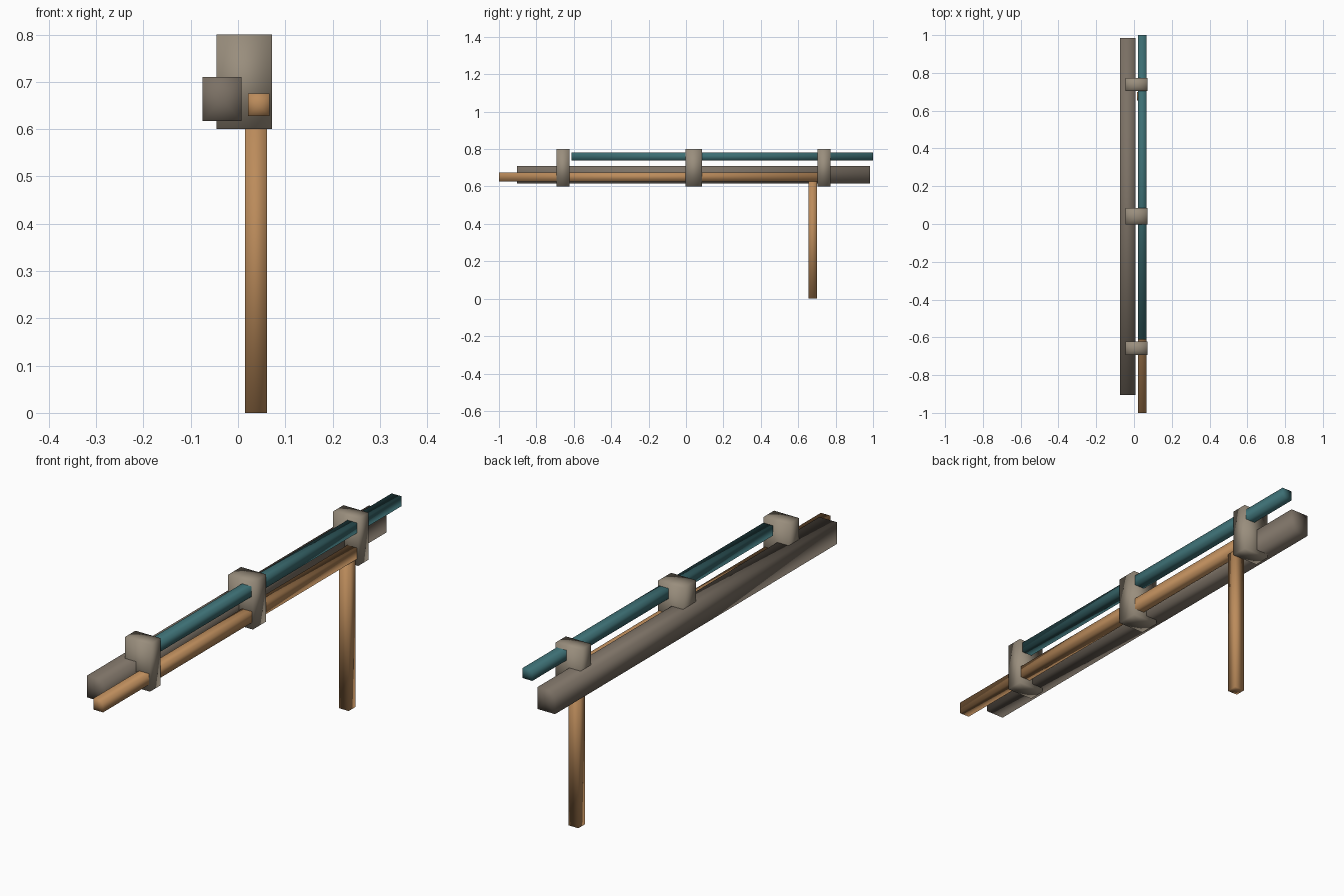
import bpy
import bmesh
from mathutils import Matrix, Vector
from math import pi, sqrt

if "Cube" in bpy.data.objects:
    bpy.data.objects.remove(bpy.data.objects["Cube"])


def material(name, rgb):
    m = bpy.data.materials.new(name)
    m.diffuse_color = (*rgb, 1)
    m.use_nodes = True
    m.node_tree.nodes["Principled BSDF"].inputs["Base Color"].default_value = m.diffuse_color
    return m


LOG = material("dark_wood", (0.20, 0.165, 0.13))
WOOD = material("light_wood", (0.50, 0.26, 0.105))
PIPE = material("teal_paint", (0.045, 0.155, 0.17))
BLOCK = material("block_wood", (0.32, 0.27, 0.205))


def bar(name, x, y, z, mat, axis="Y"):
    """Four-sided smooth bar with fan caps, filling the given ranges."""
    bm = bmesh.new()
    bmesh.ops.create_cone(bm, cap_ends=True, cap_tris=True, segments=4,
                          radius1=sqrt(0.5), radius2=sqrt(0.5), depth=1,
                          matrix=Matrix.Identity(4))
    # align the square section with the axes
    xs = max(v.co.x for v in bm.verts)
    if xs > 0.6:
        bmesh.ops.rotate(bm, verts=bm.verts, matrix=Matrix.Rotation(pi / 4, 3, "Z"))
    if axis == "Y":
        bmesh.ops.rotate(bm, verts=bm.verts, matrix=Matrix.Rotation(pi / 2, 3, "X"))
    size = Vector([b - a for a, b in (x, y, z)])
    mid = Vector([(a + b) / 2 for a, b in (x, y, z)])
    for v in bm.verts:
        v.co = Vector([c * s for c, s in zip(v.co, size)]) + mid
    for f in bm.faces:
        f.smooth = True
    me = bpy.data.meshes.new(name)
    bm.to_mesh(me)
    bm.free()
    me.materials.append(mat)
    ob = bpy.data.objects.new(name, me)
    bpy.context.collection.objects.link(ob)
    return ob


# long horizontal members
bar("main_beam", (-0.075, 0.007), (-0.904, 0.985), (0.617, 0.71), LOG)
bar("lower_rail", (0.021, 0.067), (-1.0, 0.71), (0.628, 0.675), WOOD)
bar("upper_rail", (0.021, 0.066), (-0.612, 1.0), (0.738, 0.781), PIPE)

# single support leg
bar("support_leg", (0.015, 0.061), (0.655, 0.70), (0.0, 0.65), WOOD, "Z")

# three blocks tying the rails to the beam
for name, y0, y1 in (("front_block", -0.693, -0.622),
                     ("middle_block", -0.003, 0.086),
                     ("back_block", 0.703, 0.772)):
    bar(name, (-0.046, 0.072), (y0, y1), (0.6, 0.8), BLOCK, "Z")
